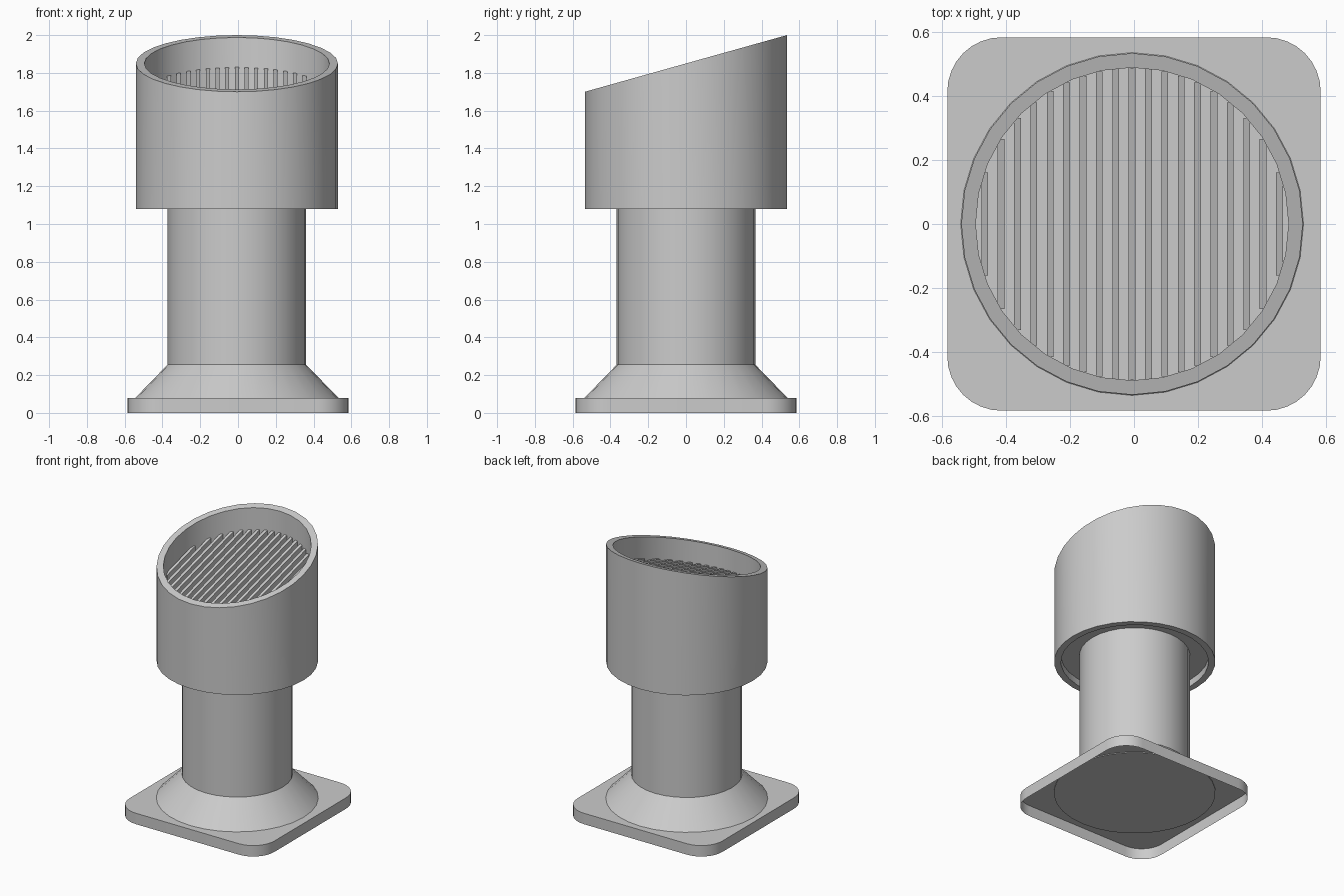
import bpy, bmesh, math

if "Cube" in bpy.data.objects:
    bpy.data.objects.remove(bpy.data.objects["Cube"])

CX = -0.006               # axis of all round parts
SIDES = 32
SLOPE = 0.15 / 0.535      # tilt of the cut top and the grille


def make_object(name, bm, smooth=True):
    bmesh.ops.recalc_face_normals(bm, faces=bm.faces)
    mesh = bpy.data.meshes.new(name)
    bm.to_mesh(mesh)
    bm.free()
    obj = bpy.data.objects.new(name, mesh)
    bpy.context.collection.objects.link(obj)
    if smooth:
        bpy.ops.object.select_all(action='DESELECT')
        obj.select_set(True)
        bpy.context.view_layer.objects.active = obj
        bpy.ops.object.shade_smooth_by_angle(angle=math.radians(30))
    return obj


def lathe(name, profile):
    """Revolve (radius, z, tilt) points; tilted rings follow the sloping cut."""
    bm = bmesh.new()
    rings = []
    for r, z, tilt in profile:
        ring = []
        for i in range(SIDES):
            a = 2 * math.pi * i / SIDES
            y = r * math.sin(a)
            ring.append(bm.verts.new((CX + r * math.cos(a), y, z + tilt * y)))
        rings.append(ring)
    for a, b in zip(rings, rings[1:]):
        for i in range(SIDES):
            j = (i + 1) % SIDES
            bm.faces.new((a[i], a[j], b[j], b[i]))
    bm.faces.new(rings[0])
    bm.faces.new(rings[-1])
    return make_object(name, bm)


# Base plate: rounded square tray, open underneath
HALF, CORNER, THICK = 0.585, 0.17, 0.08
bm = bmesh.new()
outline = []
for q in range(4):
    mid = math.radians(45 + 90 * q)
    ox = math.copysign(HALF - CORNER, math.cos(mid))
    oy = math.copysign(HALF - CORNER, math.sin(mid))
    for k in range(9):
        a = math.radians(90 * q + 90 * k / 8)
        outline.append((ox + CORNER * math.cos(a), oy + CORNER * math.sin(a)))
low = [bm.verts.new((x, y, 0)) for x, y in outline]
top = [bm.verts.new((x, y, THICK)) for x, y in outline]
for i in range(len(low)):
    j = (i + 1) % len(low)
    bm.faces.new((low[i], low[j], top[j], top[i]))
bm.faces.new(top)
make_object("base_plate", bm)

# Flared collar and pipe
lathe("collar", [(0.537, 0.075, 0), (0.537, 0.08, 0), (0.367, 0.255, 0)])
lathe("pipe", [(0.367, 0.25, 0), (0.367, 1.135, 0)])

# Head: cup with a recessed underside and a slanted open top
lathe("head", [(0.365, 1.13, 0), (0.49, 1.13, 0), (0.49, 1.08, 0),
               (0.535, 1.08, 0), (0.535, 1.85, SLOPE), (0.49, 1.85, SLOPE),
               (0.49, 1.15, 0)])

# Grille: slats running front to back, parallel to the slanted rim
bm = bmesh.new()
for k in range(-9, 10):
    x = k * 0.0513
    half = math.sqrt(0.489 ** 2 - x ** 2)
    for v in bmesh.ops.create_cube(bm, size=1)["verts"]:
        v.co.x = CX + x + v.co.x * 0.021
        v.co.y *= 2 * half
        v.co.z = 1.663 + v.co.z * 0.06 + SLOPE * v.co.y
make_object("grille_slats", bm, smooth=False)
